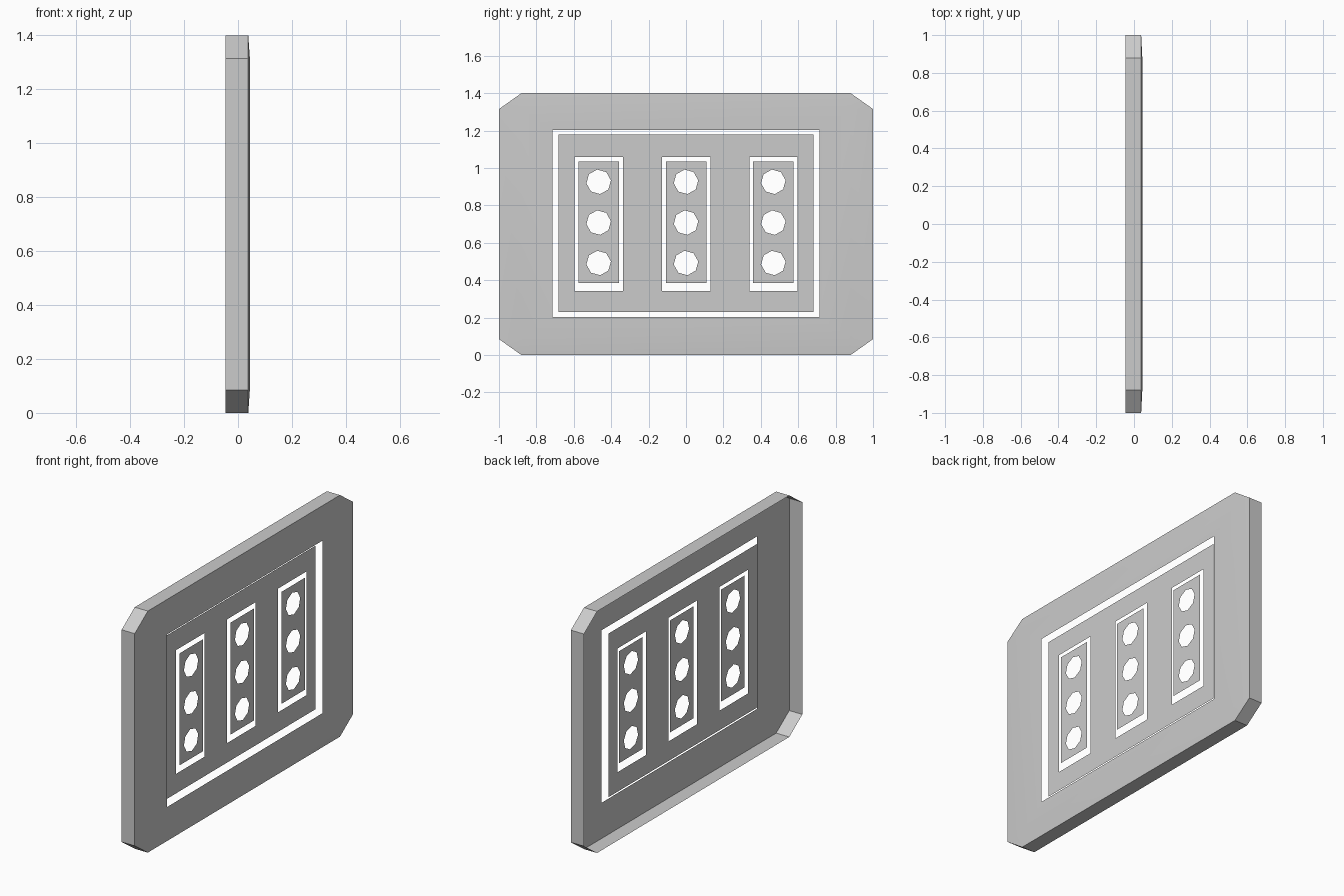
import bpy, bmesh
from math import cos, sin, pi

if "Cube" in bpy.data.objects:
    bpy.data.objects.remove(bpy.data.objects["Cube"])

FRONT, BACK, RIM = 0.044, -0.046, 0.038   # plate face, open back, folded rim
PANEL_X, GRILLE_X = 0.02, 0.026


def rect(y0, y1, z0, z1):
    return [(y0, z0), (y1, z0), (y1, z1), (y0, z1)]


def circle(cy, cz, r, n=8, turn=0.12):
    return [(cy + r * cos(turn + 2 * pi * i / n), cz + r * sin(turn + 2 * pi * i / n))
            for i in range(n)]


def add_loop(bm, pts, x):
    vs = [bm.verts.new((x, y, z)) for y, z in pts]
    return vs, [bm.edges.new((vs[i], vs[(i + 1) % len(vs)])) for i in range(len(vs))]


def fill_sheet(bm, edges):
    res = bmesh.ops.triangle_fill(bm, edges=edges, use_beauty=True)
    for f in res["geom"]:
        if isinstance(f, bmesh.types.BMFace):
            f.normal_update()
            if f.normal.x < 0:
                f.normal_flip()


def finish(bm, name):
    me = bpy.data.meshes.new(name)
    bm.to_mesh(me)
    bm.free()
    ob = bpy.data.objects.new(name, me)
    bpy.context.collection.objects.link(ob)
    return ob


def sheet(name, x, outline, holes):
    bm = bmesh.new()
    edges = []
    for pts in [outline] + holes:
        edges += add_loop(bm, pts, x)[1]
    fill_sheet(bm, edges)
    return finish(bm, name)


# Outer cover: open-backed shell with clipped corners and a slightly domed face
Y, Z0, Z1, CY, CZ = 1.0, 0.0, 1.4, 0.88, 0.085
octagon = [(-CY, Z0), (CY, Z0), (Y, Z0 + CZ), (Y, Z1 - CZ),
           (CY, Z1), (-CY, Z1), (-Y, Z1 - CZ), (-Y, Z0 + CZ)]
bm = bmesh.new()
back, _ = add_loop(bm, octagon, BACK)
rim, _ = add_loop(bm, octagon, RIM)
inner, e_in = add_loop(bm, rect(-CY, CY, Z0 + CZ, Z1 - CZ), FRONT)
_, e_hole = add_loop(bm, rect(-0.713, 0.713, 0.202, 1.202), FRONT)
for i in range(8):
    j = (i + 1) % 8
    bm.faces.new((back[i], back[j], rim[j], rim[i]))
for k in range(4):
    a, b, c = rim[2 * k], rim[2 * k + 1], rim[(2 * k + 2) % 8]
    bm.faces.new((a, b, inner[(k + 1) % 4], inner[k]))
    bm.faces.new((b, c, inner[(k + 1) % 4]))
fill_sheet(bm, e_in + e_hole)
cover = finish(bm, "outer_cover")
bpy.context.view_layer.objects.active = cover
cover.select_set(True)
bpy.ops.object.shade_smooth_by_angle(angle=pi / 6)

# Recessed inner panel with three slots
centres = (-0.467, 0.0, 0.467)
slots = [rect(c - 0.128, c + 0.13, 0.343, 1.06) for c in centres]
sheet("inner_panel", PANEL_X, rect(-0.683, 0.683, 0.23, 1.178), slots)

# Perforated strips floating inside the slots
for n, c in enumerate(centres):
    holes = [circle(c, z, 0.066) for z in (0.492, 0.708, 0.926)]
    sheet(f"perforated_strip_{n + 1}", GRILLE_X,
          rect(c - 0.108, c + 0.109, 0.385, 1.034), holes)
